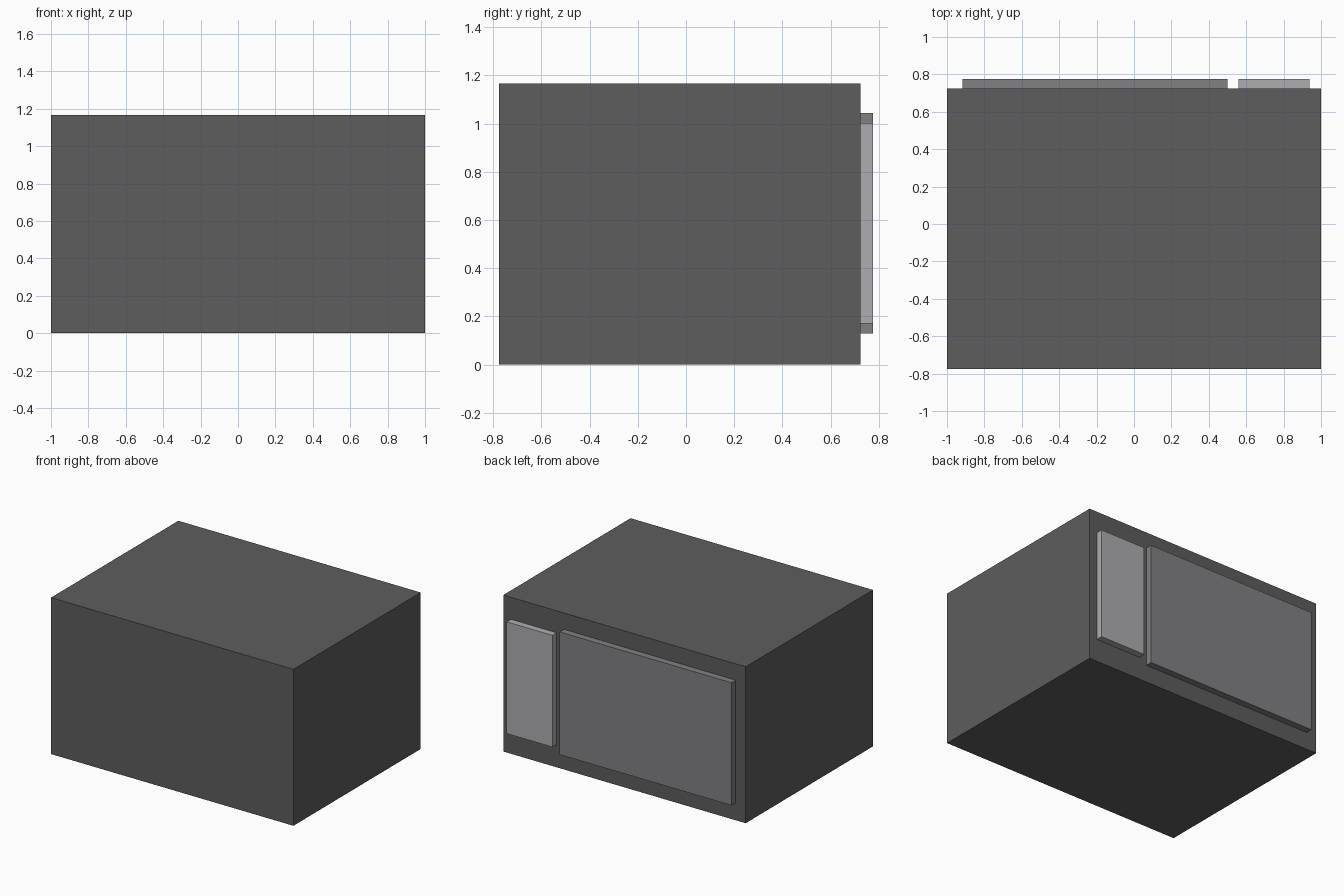
import bpy

if "Cube" in bpy.data.objects:
    bpy.data.objects.remove(bpy.data.objects["Cube"])


def material(name, rgb):
    mat = bpy.data.materials.new(name)
    mat.diffuse_color = (*rgb, 1)
    mat.use_nodes = True
    mat.node_tree.nodes["Principled BSDF"].inputs["Base Color"].default_value = mat.diffuse_color
    return mat


def box(name, lo, hi, mat):
    """Box spanning two opposite corners."""
    centre = [(a + b) / 2 for a, b in zip(lo, hi)]
    bpy.ops.mesh.primitive_cube_add(size=1, location=centre)
    ob = bpy.context.object
    ob.name = name
    ob.scale = [b - a for a, b in zip(lo, hi)]
    bpy.ops.object.transform_apply(location=False, rotation=False, scale=True)
    ob.data.materials.append(mat)
    return ob


BACK, RAISED = 0.725, 0.775

# Main casing
box("casing", (-1, -RAISED, 0), (1, BACK, 1.167), material("dark_grey", (0.11, 0.11, 0.11)))

# Wide door and narrow control panel, raised from the same face
box("door", (-0.917, BACK, 0.13), (0.5, RAISED, 1.045), material("mid_grey", (0.22, 0.22, 0.23)))
box("control_panel", (0.56, BACK, 0.17), (0.937, RAISED, 1.003), material("light_grey", (0.42, 0.42, 0.44)))
